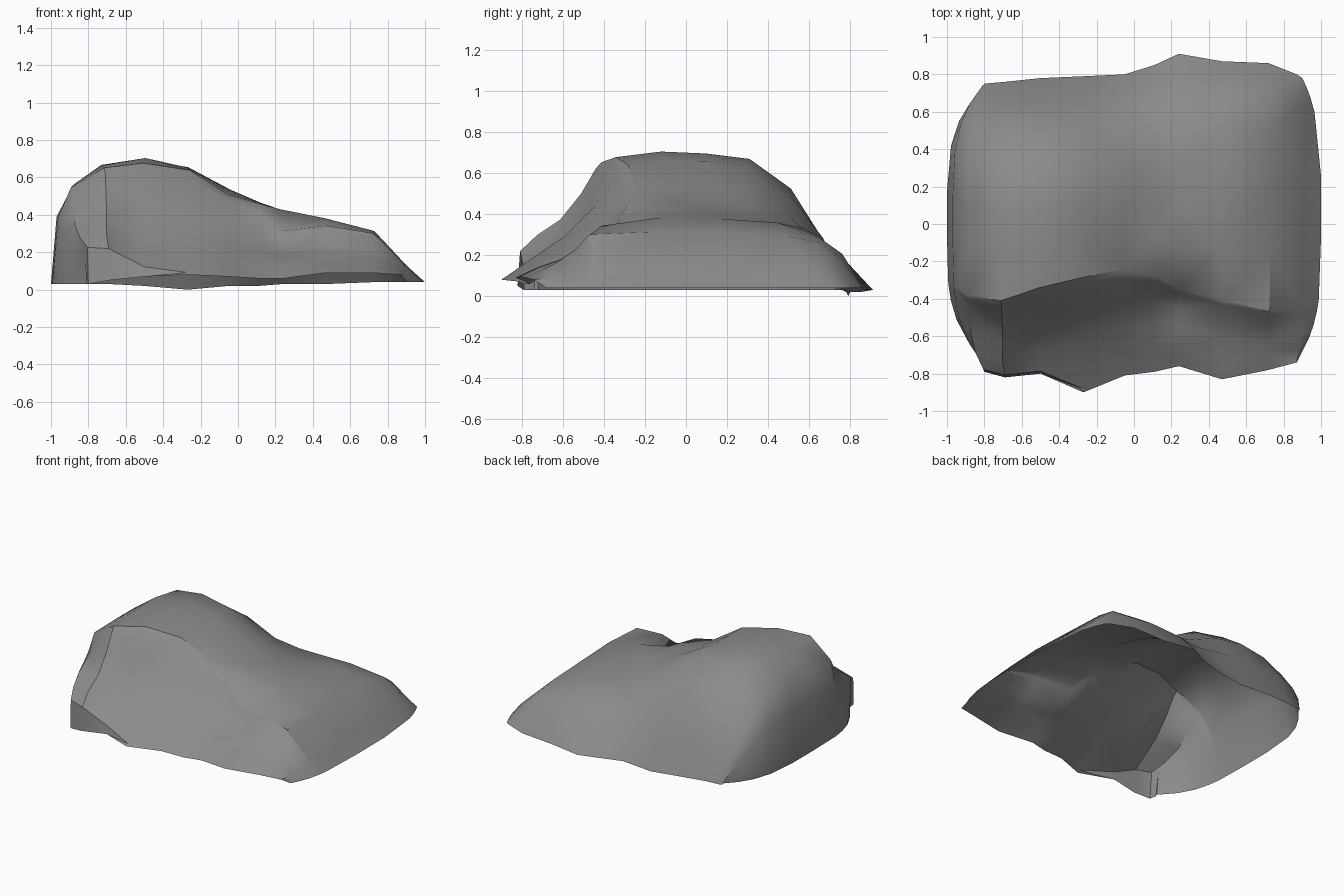
import bpy
import bmesh
import math
import random

cube = bpy.data.objects.get("Cube")
if cube:
    bpy.data.objects.remove(cube, do_unlink=True)

random.seed(4)

# Stone colour
stone = bpy.data.materials.new("stone_grey")
stone.use_nodes = True
stone.diffuse_color = (0.26, 0.26, 0.26, 1)
stone.node_tree.nodes["Principled BSDF"].inputs["Base Color"].default_value = stone.diffuse_color

# Cross sections along x:
# x, corner pull, front rim y, back rim y, crown z, front shoulder y,
# back shoulder y, front rim z, back rim z, height of the upright front wall
sections = [
    (-1.0, .20, -.72, .73, .03, -.30, .42, .03, .03, 0),
    (-.97, .16, -.74, .74, .39, -.33, .38, .03, .03, .17),
    (-.89, .09, -.79, .75, .56, -.37, .33, .03, .03, .19),
    (-.72, .03, -.82, .76, .67, -.41, .32, .05, .03, .16),
    (-.50, 0, -.80, .78, .70, -.34, .30, .07, .02, .04),
    (-.27, 0, -.90, .79, .66, -.28, .30, .08, 0, 0),
    (-.05, 0, -.81, .80, .53, -.25, .30, .07, .02, 0),
    (.11, 0, -.79, .85, .47, -.29, .30, .06, .02, 0),
    (.24, 0, -.76, .91, .43, -.35, .32, .06, .03, 0),
    (.47, 0, -.83, .87, .38, -.40, .45, .09, .03, 0),
    (.72, 0, -.78, .86, .31, -.47, .50, .09, .04, 0),
    (.90, -.03, -.74, .80, .13, -.46, .62, .08, .04, 0),
    (1.0, -.10, -.68, .78, .04, -.40, .60, .04, .04, 0),
]

# Slope profiles: fraction of the way in from the rim, fraction of the height
front_slope = [(.03, .02), (.25, .18), (.5, .37), (.75, .62), (.93, .9), (1, .97)]
back_slope = [(1, .95), (.58, .74), (.27, .43), (0, 0)]


def section_points(x, pull, front, back, crown, sf, sb, rim_f, rim_b, wall):
    """Return the points of one cross section, from front rim to back rim."""
    foot = rim_f + wall
    pts = [(front, rim_f)]
    pts += [(front + (sf - front) * t, foot + (crown - foot) * h) for t, h in front_slope]
    pts += [(sf + (sb - sf) * t, crown) for t in (.33, .67)]
    pts += [(back + (sb - back) * t, rim_b + (crown - rim_b) * h) for t, h in back_slope]
    return [(x + pull * (y / (front if y < 0 else back)) ** 4, y, z) for y, z in pts]


def push(bm, x, y, radius, height):
    """Raise a bump, or press a hollow if the height is negative, inside the rim."""
    for v in bm.verts:
        d = math.hypot(v.co.x - x, v.co.y - y)
        if not v.is_boundary:
            v.co.z += height * max(0, 1 - d / radius)


# Open shell skinned across the sections
bm = bmesh.new()
grid = [[bm.verts.new(p) for p in section_points(*s)] for s in sections]
for a, b in zip(grid, grid[1:]):
    for j in range(len(a) - 1):
        bm.faces.new((a[j], b[j], b[j + 1], a[j + 1]))

# Natural unevenness away from the rim
for row in grid[2:-2]:
    for v in row[2:-1]:
        v.co.x += random.uniform(-.012, .012)
        v.co.y += random.uniform(-.01, .01)
        v.co.z += random.uniform(-.006, .004)

# Hollows in the front face, a valley behind the dome, a bulge at the back left corner
push(bm, .24, -.4, .17, -.14)
push(bm, .5, -.45, .22, -.04)
push(bm, -.56, -.6, .16, -.06)
push(bm, .26, .3, .22, -.05)
push(bm, .6, .74, .22, .07)

bmesh.ops.triangulate(bm, faces=bm.faces[:])
mesh = bpy.data.meshes.new("rock")
bm.to_mesh(mesh)
bm.free()
mesh.materials.append(stone)

rock = bpy.data.objects.new("rock", mesh)
bpy.context.collection.objects.link(rock)
bpy.ops.object.select_all(action="DESELECT")
rock.select_set(True)
bpy.context.view_layer.objects.active = rock
bpy.ops.object.shade_smooth_by_angle(angle=math.radians(35))
